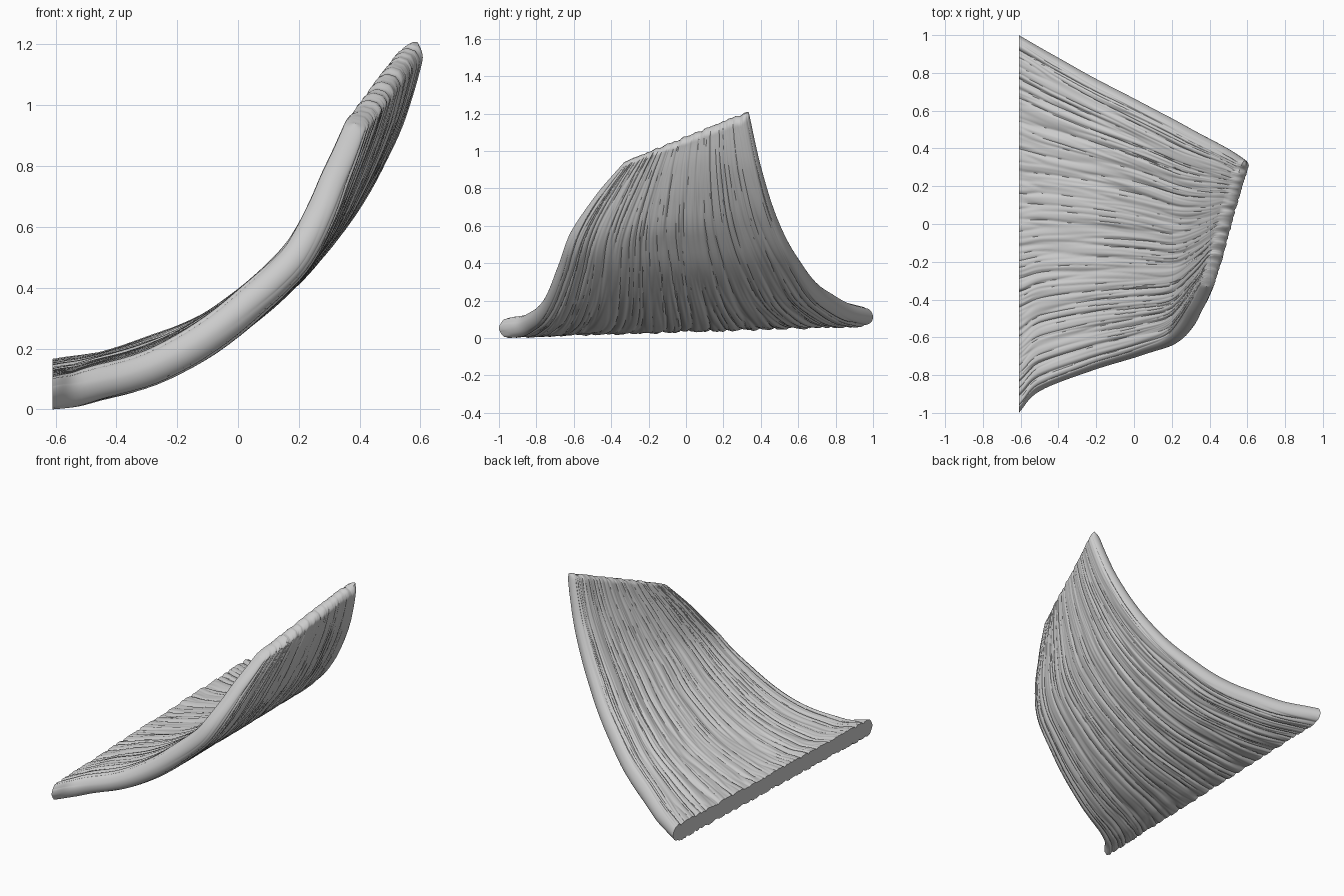
import bpy, bmesh, math
from mathutils import Vector, noise

if "Cube" in bpy.data.objects:
    bpy.data.objects.remove(bpy.data.objects["Cube"])

# Guide rails of the sheet: front edge and rear edge, base to tip
FRONT = [(-.61, -1, .055), (-.5, -.885, .077), (-.22, -.775, .17), (.055, -.69, .365),
         (.225, -.62, .56), (.315, -.48, .77), (.385, -.33, .945)]
REAR = [(-.61, 1, .117), (-.42, .89, .148), (-.16, .745, .235), (.1, .61, .4),
        (.32, .49, .635), (.49, .4, .92), (.588, .335, 1.212)]
NV, NT = 420, 56


def rail(pts, t):
    """Catmull-Rom point on a rail."""
    p = [Vector(q) for q in pts]
    p = [2 * p[0] - p[1]] + p + [2 * p[-1] - p[-2]]
    s = min(max(t, 0), 1) * (len(pts) - 1)
    i = min(int(s), len(pts) - 2)
    f = s - i
    a, b, c, d = p[i:i + 4]
    return .5 * (2 * b + (c - a) * f + (2 * a - 5 * b + 4 * c - d) * f * f
                 + (3 * b - a - 3 * c + d) * f ** 3)


def groove(v, t, side):
    """Depth of the long fibre grooves running up the sheet."""
    w = v + .015 * noise.noise((v * 4, t * 2.5, side))
    n1 = noise.noise((w * 26, t * 1.5, side * 9.3))
    n2 = noise.noise((w * 50, t * 2.5, side * 5.1 + 40))
    fade = 1 - .65 * max(0, t - .4) / .6
    return fade * (.011 * max(0, 1 - abs(n1) * 2.5) ** 2 + .005 * max(0, 1 - abs(n2) * 2.5) ** 2)


def rounded(d, r):
    return 1 if d >= r else math.sqrt(max(0, 1 - (1 - d / r) ** 2))


# Curved fibrous sheet
bm = bmesh.new()
rings = []
for j in range(NT + 1):
    s = j / NT
    t = s * .94 / .8 if s < .8 else .94 + (s - .8) * .3   # finer rows near the tip
    e = .004
    ta, tb = max(0, t - e), min(1, t + e)
    A, B = rail(FRONT, t), rail(REAR, t)
    dA, dB = rail(FRONT, tb) - rail(FRONT, ta), rail(REAR, tb) - rail(REAR, ta)
    width = (B - A).length
    half = .056 + .007 * math.sin(math.pi * t) - .015 * max(0, t - .4) / .6
    ring = []
    for side in (1, -1):
        for i in range(NV):
            k = i if side > 0 else NV - i
            v = (1 - math.cos(math.pi * k / NV)) / 2
            along = dA.lerp(dB, v)
            c = A.lerp(B, v)
            n = along.cross(B - A).normalized()
            n.x *= min(1, t * 6)                           # keeps the base cut flat
            edge = rounded(min(v, 1 - v) * width, half)
            tip = max(.35, rounded((1 - t) * 1.5, half * .8))
            g = groove(v, t, side)
            h = (half - g) * edge * tip
            # ragged upper rim
            rag = .012 * noise.noise((v * 22, 3, 7)) * max(0, (t - .85) / .15)
            # gently uneven side edges
            wob = .006 * noise.noise((t * 9, v * 2, 5)) * min(1, t * 6)
            ring.append(bm.verts.new(c + n * (side * h + wob) + along.normalized() * rag))
    rings.append(ring)

m = 2 * NV
for r0, r1 in zip(rings, rings[1:]):
    for i in range(m):
        bm.faces.new((r0[i], r0[(i + 1) % m], r1[(i + 1) % m], r1[i]))
# Base cut and upper rim, closed with strips across the thickness
for ring in (rings[0], rings[-1]):
    for i in range(NV):
        loop = [ring[i], ring[i + 1], ring[(m - i - 1) % m], ring[(m - i) % m]]
        loop = list(dict.fromkeys(loop))
        if len(loop) > 2:
            bm.faces.new(loop)
bmesh.ops.recalc_face_normals(bm, faces=bm.faces[:])
low = min(v.co.z for v in bm.verts)
bmesh.ops.translate(bm, verts=bm.verts[:], vec=(0, 0, -low))

mesh = bpy.data.meshes.new("fibrous_sheet")
bm.to_mesh(mesh)
bm.free()
sheet = bpy.data.objects.new("fibrous_sheet", mesh)
bpy.context.collection.objects.link(sheet)
grey = bpy.data.materials.new("light grey")
grey.diffuse_color = (.6, .6, .6, 1)
grey.use_nodes = True
grey.node_tree.nodes["Principled BSDF"].inputs["Base Color"].default_value = grey.diffuse_color
mesh.materials.append(grey)
bpy.context.view_layer.objects.active = sheet
sheet.select_set(True)
bpy.ops.object.shade_smooth_by_angle(angle=math.radians(40))
